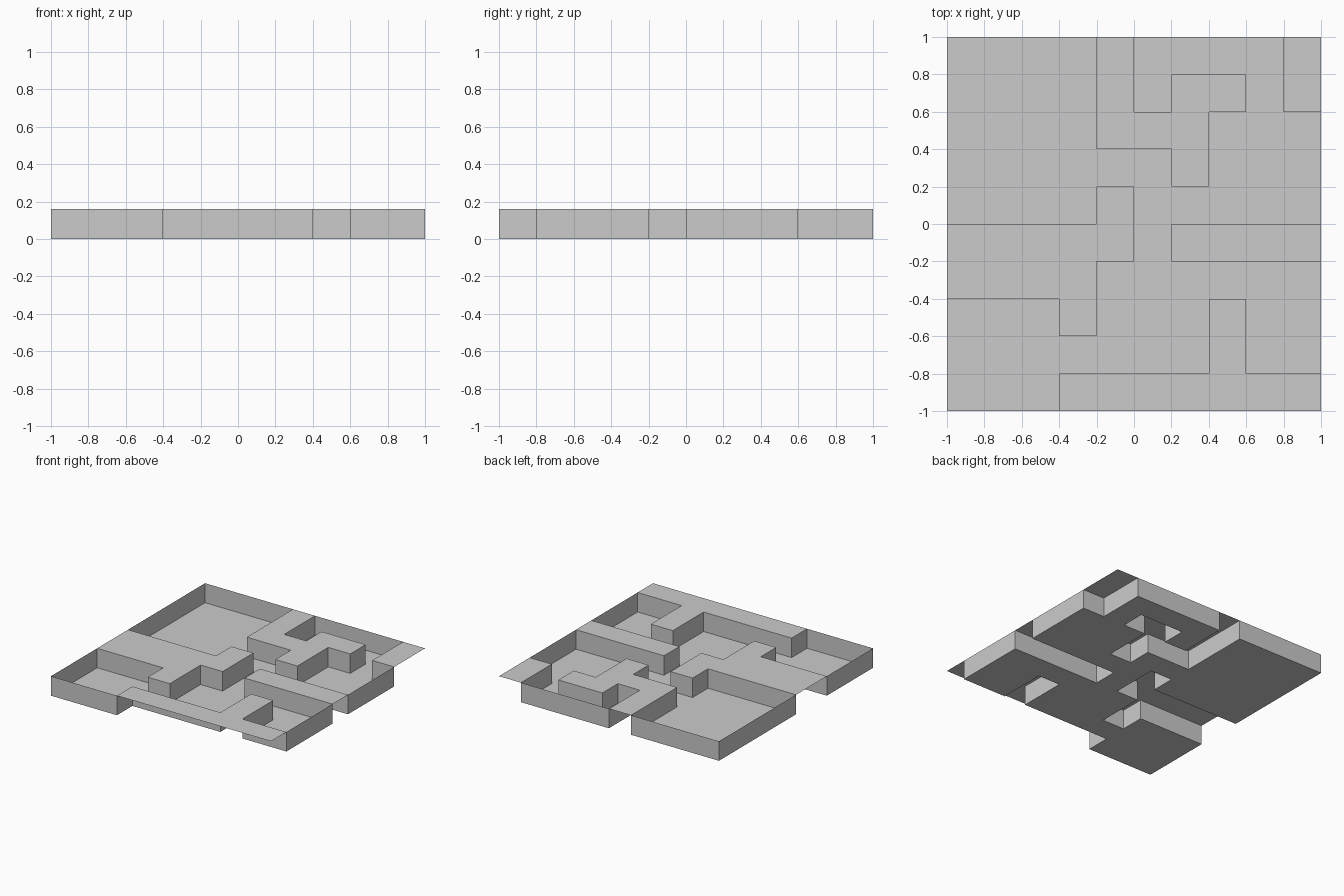
import bpy, bmesh, math

if "Cube" in bpy.data.objects:
    bpy.data.objects.remove(bpy.data.objects["Cube"])

N, CELL, HEIGHT = 10, 0.2, 0.16

# Raised areas as cell ranges (x0, x1, y0, y1), counted from the front left corner
RAISED = [
    (4, 5, 7, 10), (4, 7, 7, 8), (6, 7, 6, 9), (7, 8, 8, 9),   # winding back ridge
    (9, 10, 8, 10),                                            # back right corner
    (0, 4, 3, 5), (3, 4, 2, 3), (4, 5, 4, 6),                  # left ridge
    (6, 10, 4, 5),                                             # right ridge
    (3, 10, 0, 1), (7, 8, 1, 3),                               # front ridge
]


def is_low(i, j):
    if not (0 <= i < N and 0 <= j < N):
        return False          # the outside counts as raised, so pits get rim walls
    return not any(a <= i < b and c <= j < d for a, b, c, d in RAISED)


bm = bmesh.new()


def face(points):
    bm.faces.new([bm.verts.new((x * CELL - 1, y * CELL - 1, z)) for x, y, z in points])


for i in range(N):
    for j in range(N):
        # Horizontal sheet: pit floor or raised top
        low = is_low(i, j)
        ring = [(i, j), (i + 1, j), (i + 1, j + 1), (i, j + 1)]
        face([(x, y, 0 if low else HEIGHT) for x, y in ring])
        if not low:
            continue
        # Walls around the pits, facing inward
        for k, (di, dj) in enumerate([(0, -1), (1, 0), (0, 1), (-1, 0)]):
            if not is_low(i + di, j + dj):
                a, b = ring[k], ring[(k + 1) % 4]
                face([(*b, 0), (*a, 0), (*a, HEIGHT), (*b, HEIGHT)])

# Weld the sheet and merge coplanar cells
bmesh.ops.remove_doubles(bm, verts=bm.verts[:], dist=0.001)
bmesh.ops.dissolve_limit(bm, angle_limit=math.radians(1),
                         verts=bm.verts[:], edges=bm.edges[:])

mesh = bpy.data.meshes.new("stepped_sheet")
bm.to_mesh(mesh)
bm.free()
bpy.context.collection.objects.link(bpy.data.objects.new("stepped_sheet", mesh))
